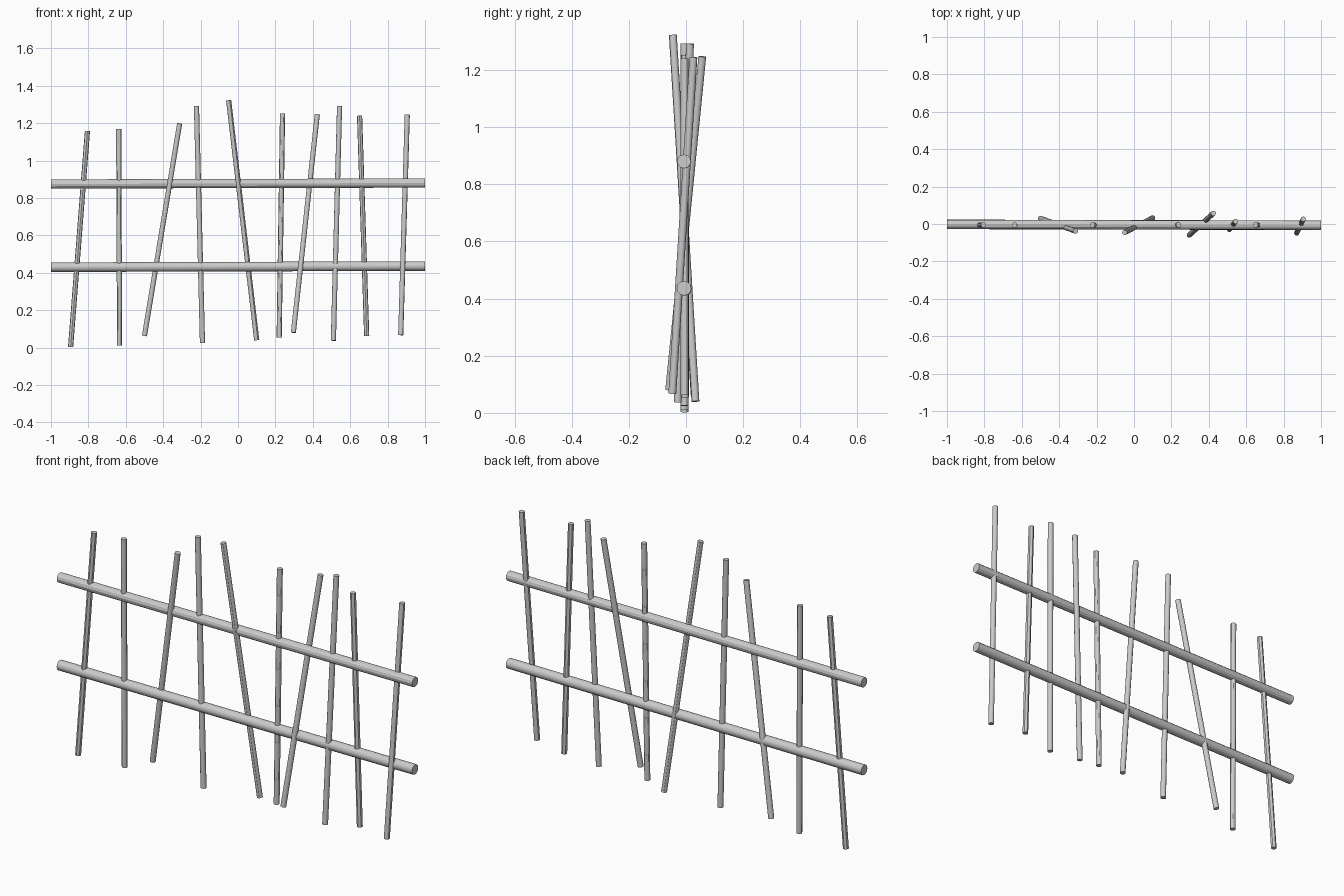
import bpy
from mathutils import Vector


def pole(name, a, b, radius, sides=12):
    """Round pole running from point a to point b."""
    a, b = Vector(a), Vector(b)
    d = b - a
    bpy.ops.mesh.primitive_cylinder_add(vertices=sides, radius=radius, depth=d.length,
                                        location=(a + b) / 2)
    ob = bpy.context.object
    ob.name = name
    ob.rotation_euler = d.to_track_quat('Z', 'Y').to_euler()
    bpy.ops.object.shade_smooth_by_angle()
    return ob


# horizontal rails
pole("lower_rail", (-1, -0.002, 0.43), (1, -0.007, 0.436), 0.0255)
pole("upper_rail", (-1, -0.002, 0.875), (1, -0.007, 0.88), 0.0245)

# upright stakes: bottom x, y, z, then top x, y, z
stakes = [
    (-0.895, -0.005, 0.003, -0.805, -0.005, 1.158),
    (-0.633, -0.005, 0.012, -0.638, -0.005, 1.17),
    (-0.500, 0.030, 0.063, -0.312, -0.038, 1.198),
    (-0.190, -0.005, 0.025, -0.222, -0.005, 1.292),
    (0.100, 0.033, 0.040, -0.050, -0.046, 1.322),
    (0.220, -0.004, 0.053, 0.238, -0.004, 1.252),
    (0.296, -0.059, 0.080, 0.424, 0.057, 1.247),
    (0.510, -0.029, 0.037, 0.543, 0.014, 1.292),
    (0.688, -0.005, 0.063, 0.650, -0.005, 1.24),
    (0.870, -0.048, 0.067, 0.905, 0.026, 1.245),
]
for i, s in enumerate(stakes, 1):
    pole(f"stake_{i}", s[:3], s[3:], 0.0138)
